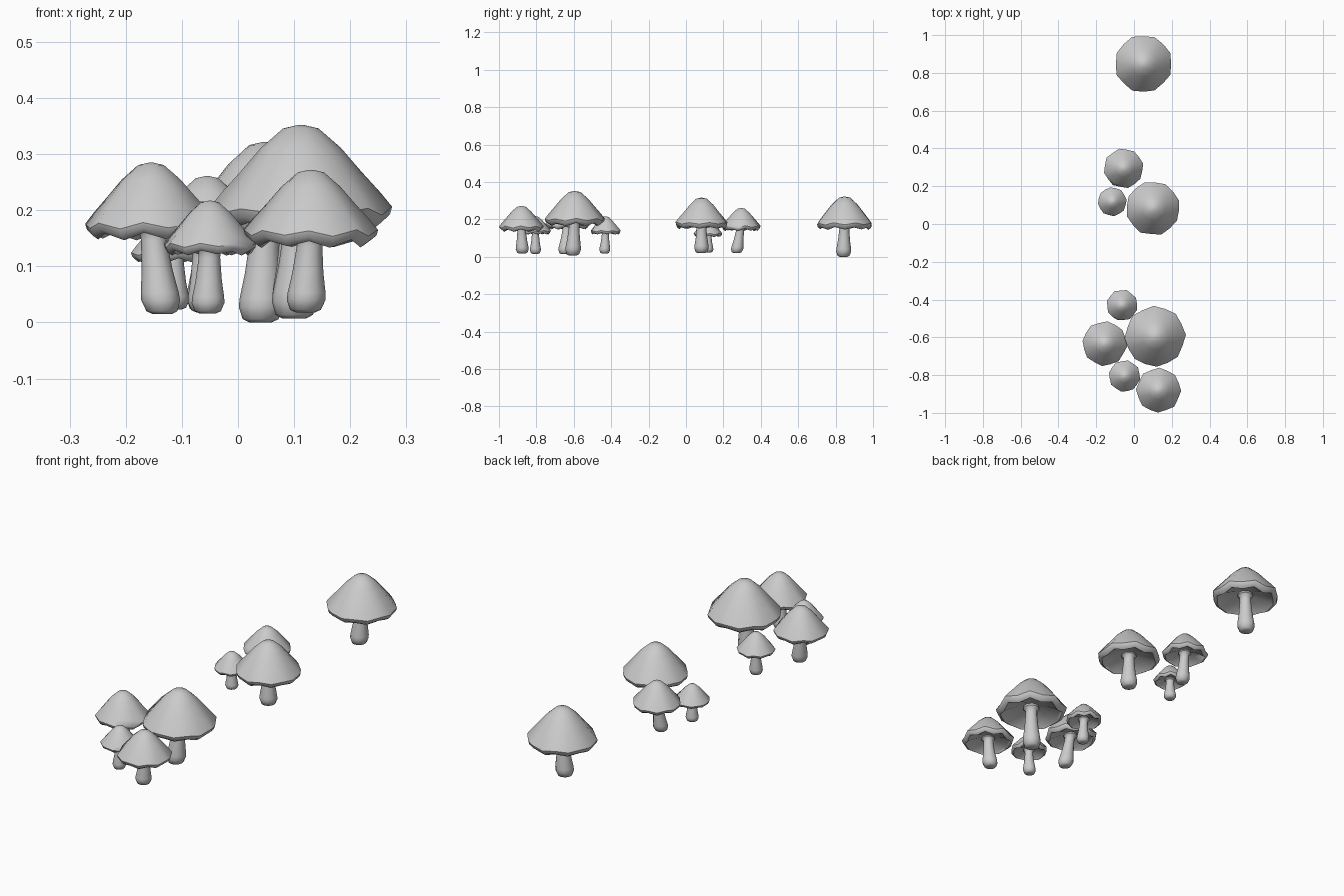
import bpy, bmesh, math, random
from mathutils import Vector

random.seed(7)

cube = bpy.data.objects.get("Cube")
if cube:
    bpy.data.objects.remove(cube)

grey = bpy.data.materials.new("soft_grey")
grey.use_nodes = True
colour = (0.6, 0.6, 0.6, 1)
grey.diffuse_color = colour
grey.node_tree.nodes["Principled BSDF"].inputs["Base Color"].default_value = colour


def lathe(name, rings, segments, close_start, close_end):
    """Join rings of points into one smooth surface."""
    bm = bmesh.new()
    loops = [[bm.verts.new(p) for p in ring] for ring in rings]
    for a, b in zip(loops, loops[1:]):
        for i in range(segments):
            j = (i + 1) % segments
            bm.faces.new((a[i], a[j], b[j], b[i]))
    for loop, closed in ((loops[0], close_start), (loops[-1], close_end)):
        if closed:
            bm.faces.new(loop)
    bmesh.ops.recalc_face_normals(bm, faces=bm.faces)
    mesh = bpy.data.meshes.new(name)
    bm.to_mesh(mesh)
    bm.free()
    mesh.materials.append(grey)
    obj = bpy.data.objects.new(name, mesh)
    bpy.context.collection.objects.link(obj)
    bpy.ops.object.select_all(action='DESELECT')
    obj.select_set(True)
    bpy.context.view_layer.objects.active = obj
    bpy.ops.object.shade_smooth_by_angle(angle=math.radians(50))


# Cap profile: radius share, height share (0 rim, 1 apex), strength of the ruffle
CAP = [(0.03, 1.0, 0), (0.2, 0.96, 0), (0.45, 0.73, 0.1), (0.68, 0.44, 0.3),
       (0.88, 0.18, 0.7), (1.0, 0.0, 1), (0.97, -0.1, 1.2), (0.87, -0.17, 1.2),
       (0.8, -0.11, 1), (0.5, 0.02, 0.7), (0.2, 0.1, 0)]


def cap(name, x, y, radius, rim, top, phase):
    lobes = 8
    segments = lobes * 2
    bumps = [random.uniform(0.5, 1.3) for _ in range(lobes)]
    rings = []
    for r, h, ruffle in CAP:
        ring = []
        for i in range(segments):
            a = math.tau * i / segments + phase
            wave = (1 if i % 2 else -1) * bumps[i // 2] * ruffle
            rr = radius * r * (1 + 0.03 * wave)
            z = rim + (top - rim) * h + radius * 0.045 * wave
            ring.append((x + rr * math.cos(a), y + rr * math.sin(a), z))
        rings.append(ring)
    lathe(name, rings, segments, True, False)


# Stem profile: height share, thickness share
STEM = [(0, 0.5), (0.03, 0.8), (0.14, 1.0), (0.22, 0.98), (0.45, 0.8),
        (0.75, 0.66), (0.88, 0.68), (0.92, 0.9), (0.97, 0.85), (1, 0.6)]


def stem(name, foot, head, thick):
    segments = 12
    rings = []
    for h, t in STEM:
        c = foot.lerp(head, h)
        rings.append([(c.x + thick * t * math.cos(math.tau * i / segments),
                       c.y + thick * t * math.sin(math.tau * i / segments), c.z)
                      for i in range(segments)])
    lathe(name, rings, segments, True, True)


# name, cap centre x, y, cap radius, apex height, foot x, y, z
MUSHROOMS = [
    ("lone", 0.05, 0.848, 0.15, 0.322, 0.04, 0.842, 0.0),
    ("middle_large", 0.1, 0.083, 0.141, 0.316, 0.1, 0.083, 0.02),
    ("middle_medium", -0.055, 0.295, 0.103, 0.261, -0.06, 0.27, 0.02),
    ("middle_small", -0.115, 0.118, 0.075, 0.195, -0.115, 0.118, 0.023),
    ("front_large", 0.112, -0.595, 0.158, 0.352, 0.1, -0.605, 0.007),
    ("front_left", 0.13, -0.88, 0.116, 0.272, 0.12, -0.875, 0.018),
    ("front_right", -0.155, -0.633, 0.116, 0.285, -0.135, -0.65, 0.015),
    ("front_small", -0.05, -0.805, 0.082, 0.217, -0.054, -0.805, 0.016),
    ("back_small", -0.063, -0.43, 0.081, 0.216, -0.06, -0.435, 0.018),
]

for n, (name, x, y, r, top, fx, fy, fz) in enumerate(MUSHROOMS):
    rim = top - 0.97 * r
    cap(name + "_cap", x, y, r, rim, top, n * 0.7)
    stem(name + "_stem", Vector((fx, fy, fz)), Vector((x, y, rim + 0.14 * r)),
         0.016 + 0.16 * r)
